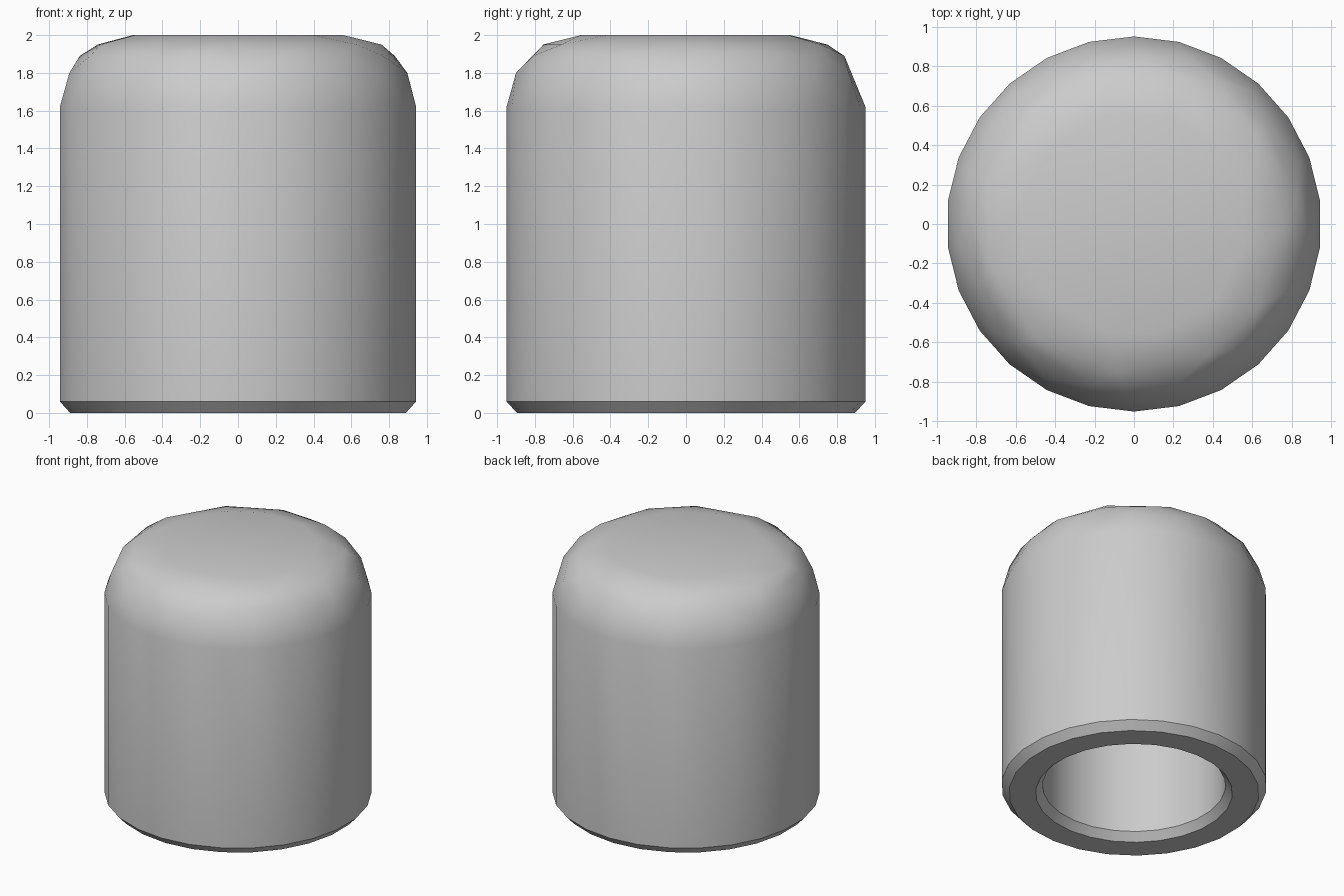
import bpy, bmesh, math, random

cube = bpy.data.objects.get("Cube")
if cube:
    bpy.data.objects.remove(cube, do_unlink=True)
random.seed(4)

SIDES = 26
grey = bpy.data.materials.new("plain grey")
grey.use_nodes = True
grey.diffuse_color = (0.6, 0.6, 0.6, 1)
grey.node_tree.nodes["Principled BSDF"].inputs["Base Color"].default_value = (0.6, 0.6, 0.6, 1)


def ring(bm, radius, z, count=SIDES, turn=0.0, jitter=0.0):
    verts = []
    for i in range(count):
        a = math.pi / 2 + math.tau * (i + turn + random.uniform(-jitter, jitter)) / count
        verts.append(bm.verts.new((radius * math.cos(a), radius * math.sin(a), z)))
    return verts


def finish(bm, name):
    mesh = bpy.data.meshes.new(name)
    bm.to_mesh(mesh)
    bm.free()
    obj = bpy.data.objects.new(name, mesh)
    bpy.context.collection.objects.link(obj)
    mesh.materials.append(grey)
    bpy.ops.object.select_all(action="DESELECT")
    obj.select_set(True)
    bpy.context.view_layer.objects.active = obj
    bpy.ops.object.shade_smooth_by_angle(angle=math.radians(32))


# Body: outer wall, chamfered rim and blind bore, turned as one profile
bm = bmesh.new()
profile = [(0.95, 1.62), (0.95, 0.06), (0.895, 0), (0.705, 0), (0.655, 0.06), (0.655, 1.6)]
rings = [ring(bm, r, z) for r, z in profile]
for a, b in zip(rings, rings[1:]):
    for i in range(SIDES):
        j = (i + 1) % SIDES
        bm.faces.new((a[i], b[i], b[j], a[j]))
bm.faces.new(rings[-1])

# Dome: faceted rounded top with fewer, staggered points on each ring
dome = bmesh.new()
base = ring(dome, 0.95, 1.62)
for r, z, count, turn in [(0.90, 1.80, 13, 0.5), (0.84, 1.89, 13, 0.0),
                          (0.76, 1.95, 11, 0.3), (0.57, 2.0, 12, 0.5)]:
    ring(dome, r, z, count, turn, 0.12)
bmesh.ops.convex_hull(dome, input=dome.verts[:])
bottom = [f for f in dome.faces if all(v.co.z < 1.63 for v in f.verts)]
bmesh.ops.delete(dome, geom=bottom, context="FACES")

# Join the dome to the body so the shading runs on across the seam
dome_mesh = bpy.data.meshes.new("dome")
dome.to_mesh(dome_mesh)
dome.free()
bm.from_mesh(dome_mesh)
bpy.data.meshes.remove(dome_mesh)
bmesh.ops.remove_doubles(bm, verts=bm.verts[:], dist=0.001)
bmesh.ops.recalc_face_normals(bm, faces=bm.faces[:])
finish(bm, "cap")
